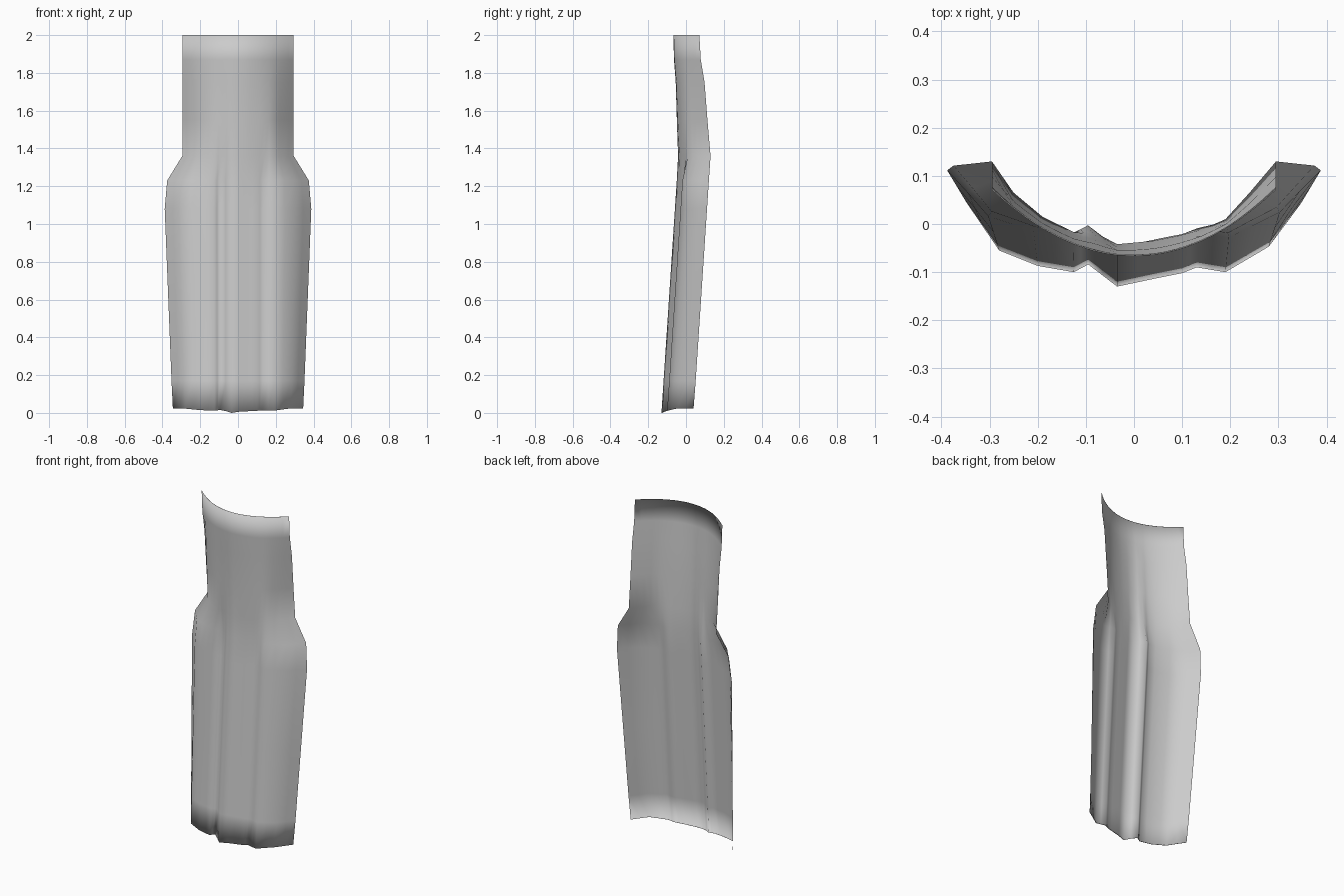
import bpy, bmesh

if "Cube" in bpy.data.objects:
    bpy.data.objects.remove(bpy.data.objects["Cube"])

# Cross-sections (x, y) of the open shell: wavy lower hem and narrower neck
HEM = [(-.345, .04), (-.28, -.055), (-.2, -.087), (-.125, -.1), (-.095, -.084), (-.035, -.13),
       (.05, -.112), (.1, -.102), (.13, -.09), (.19, -.1), (.28, -.047), (.345, .04)]
NECK = [(-.295, .13), (-.25, .065), (-.19, .015), (-.125, -.017), (-.085, -.021), (-.035, -.042),
        (.04, -.035), (.09, -.025), (.14, -.012), (.19, .01), (.24, .065), (.295, .13)]


def refine(pts):
    """Add a midpoint between neighbouring points."""
    out = [pts[0]]
    for a, b in zip(pts, pts[1:]):
        out += [((a[0] + b[0]) / 2, (a[1] + b[1]) / 2), b]
    return out


HEM, NECK = refine(HEM), refine(NECK)
COLLAR = [(x, -.067 + .138 * (x / .295) ** 2) for x, _ in NECK]


def body_row(z, half_width):
    """Hem section leaning back with height and flared at its sides."""
    flare = half_width / .345 - 1
    return [(x * (1 + flare * (x / .345) ** 2), y + .066 * z, z) for x, y in HEM]


def neck_row(z, t):
    """Blend from the collar (t = 0) to the neck (t = 1)."""
    return [(c[0], c[1] * (1 - t) + n[1] * t, z) for c, n in zip(COLLAR, NECK)]


def lip(row, z):
    """Very narrow inward rim that rounds the shading of the edge."""
    return [(x, y + .003, z if z else pz) for x, y, pz in row]


# Rows from bottom to top
hem = [(x, y, .004 + .02 * max(0, min(1, (y + .13) / .08))) for x, y in HEM]
hem = [(x, y, 0 if abs(x + .035) < .001 else z) for x, y, z in hem]
collar = neck_row(2, 0)
rows = [lip(hem, 0), hem, body_row(.17, .352), body_row(.6, .369), body_row(1.08, .388),
        body_row(1.23, .375), neck_row(1.36, 1), neck_row(1.55, .72), neck_row(1.75, .46),
        neck_row(1.87, .12), collar, lip(collar, 2)]

# Shell sheet
bm = bmesh.new()
grid = [[bm.verts.new(p) for p in row] for row in rows]
for lo, hi in zip(grid, grid[1:]):
    for i in range(len(lo) - 1):
        bm.faces.new((lo[i], lo[i + 1], hi[i + 1], hi[i])).smooth = True
mesh = bpy.data.meshes.new("curved_shell")
bm.to_mesh(mesh)
bm.free()

grey = bpy.data.materials.new("light grey")
grey.diffuse_color = (.6, .6, .6, 1)
grey.use_nodes = True
grey.node_tree.nodes["Principled BSDF"].inputs["Base Color"].default_value = grey.diffuse_color
mesh.materials.append(grey)
shell = bpy.data.objects.new("curved_shell", mesh)
bpy.context.collection.objects.link(shell)
